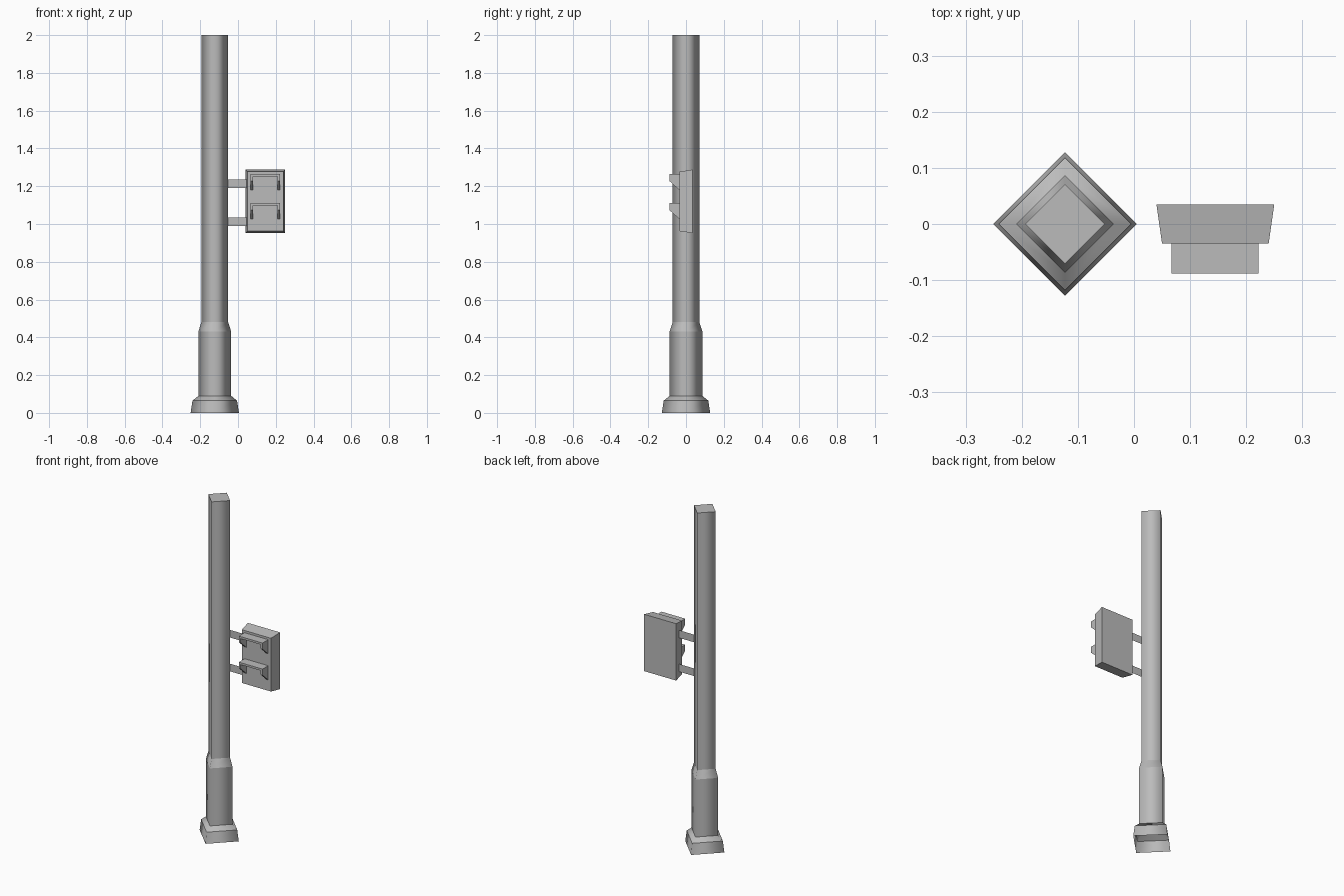
import bpy
import bmesh
from math import cos, sin, pi

cube = bpy.data.objects.get("Cube")
if cube:
    bpy.data.objects.remove(cube, do_unlink=True)

# One painted metal colour
grey = bpy.data.materials.new("painted grey metal")
grey.use_nodes = True
COLOUR = (0.5, 0.5, 0.5, 1)
grey.diffuse_color = COLOUR
grey.node_tree.nodes["Principled BSDF"].inputs["Base Color"].default_value = COLOUR


def loft(name, rings, caps, smooth_sides=False):
    """Skin matching rings of points; caps lists the rings that get a face."""
    bm = bmesh.new()
    loops = [[bm.verts.new(p) for p in ring] for ring in rings]
    for a, b in zip(loops, loops[1:]):
        for i in range(len(a)):
            j = (i + 1) % len(a)
            face = bm.faces.new((a[i], a[j], b[j], b[i]))
            face.smooth = smooth_sides
    for index in caps:
        bm.faces.new(loops[index])
    bmesh.ops.recalc_face_normals(bm, faces=bm.faces)
    if smooth_sides:
        # Level edges stay crisp, upright edges are softened
        for edge in bm.edges:
            edge.smooth = abs(edge.verts[0].co.z - edge.verts[1].co.z) > 0.001
    mesh = bpy.data.meshes.new(name)
    bm.to_mesh(mesh)
    bm.free()
    mesh.materials.append(grey)
    obj = bpy.data.objects.new(name, mesh)
    bpy.context.collection.objects.link(obj)
    return obj


# Four-sided pole standing corner-first, with flared foot open underneath
POLE_X = -0.123
profile = [(0.128, 0), (0.118, 0.065), (0.087, 0.09),
           (0.087, 0.43), (0.071, 0.48), (0.071, 2)]
loft("pole",
     [[(POLE_X + r * cos(k * pi / 2), r * sin(k * pi / 2), z) for k in range(4)]
      for r, z in profile],
     caps=[-1], smooth_sides=True)


# Signal housing, narrowing towards the front
def rectangle(x0, x1, z0, z1, y):
    return [(x0, y, z0), (x1, y, z0), (x1, y, z1), (x0, y, z1)]


loft("signal_housing",
     [rectangle(0.04, 0.25, 0.952, 1.288, 0.035),
      rectangle(0.05, 0.24, 0.962, 1.277, -0.035)],
     caps=[0, -1])


# Visors: a roof with two cheeks that slope back to the housing
def visor_outline(top, drop, y, x0=0.067, x1=0.222, t=0.012):
    low = top - drop
    points = [(x0, low), (x0, top), (x1, top), (x1, low),
              (x1 - t, low), (x1 - t, top - t), (x0 + t, top - t), (x0 + t, low)]
    return [(x, y, z) for x, z in points]


for label, top in (("upper", 1.264), ("lower", 1.11)):
    loft(label + "_visor",
         [visor_outline(top, 0.036, -0.088), visor_outline(top, 0.084, -0.035)],
         caps=[0, -1])

# Sheet-thin brackets joining housing and pole
for label, z in (("upper", 1.19), ("lower", 0.99)):
    loft(label + "_bracket",
         [rectangle(-0.054, 0.046, z, z + 0.045, 0)], caps=[0])
